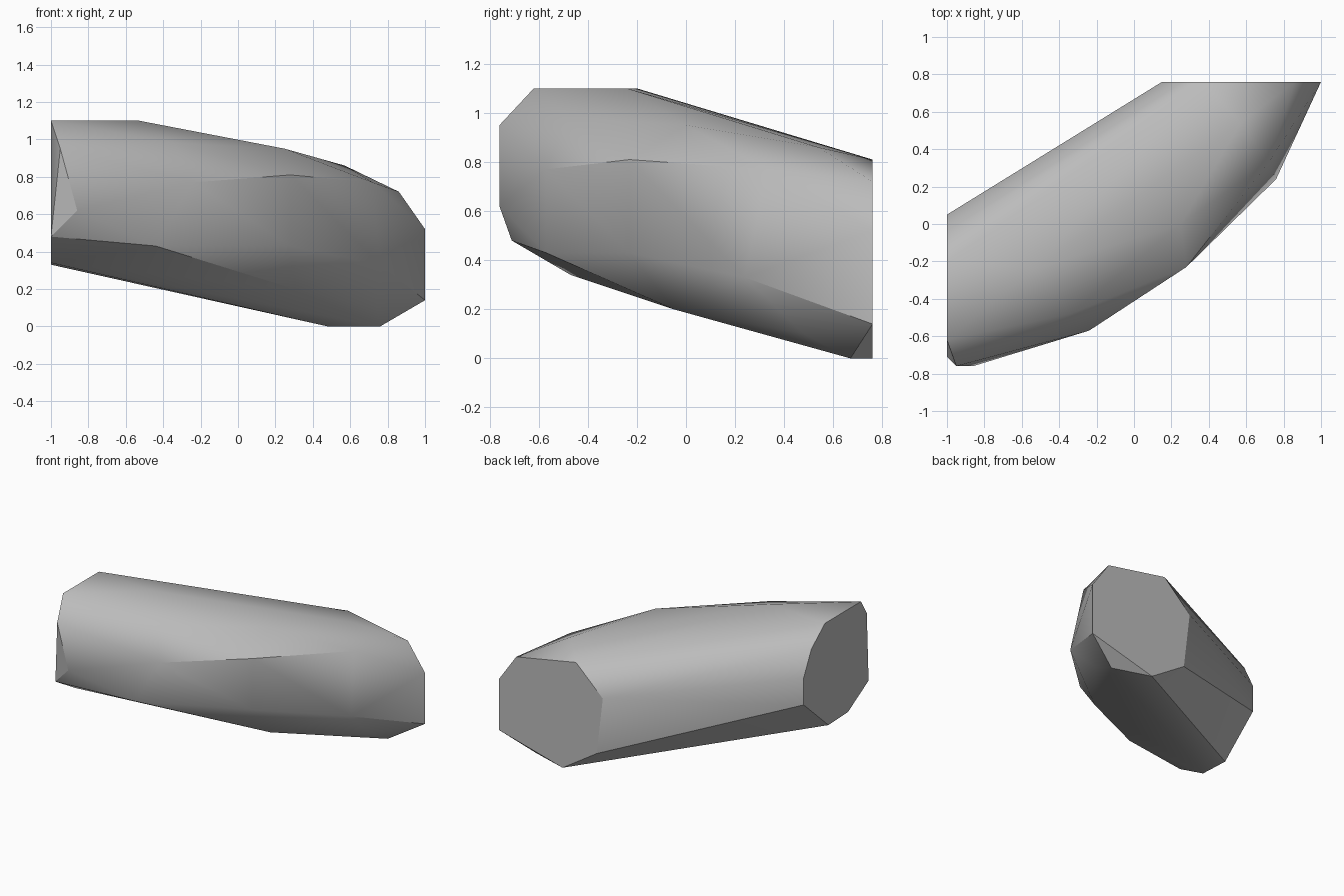
import bpy
import bmesh
import math

default_cube = bpy.data.objects.get("Cube")
if default_cube:
    bpy.data.objects.remove(default_cube, do_unlink=True)

# Flat cut on the back, as (x, z) outline on one y plane
BACK_PLANE = 0.76
back_cut = [(0.86, 0.72), (0.37, 0.81), (0.15, 0.6), (0.2, 0.18),
            (0.48, 0), (1, 0.14), (1, 0.52)]

# Flat cut on the side, as (y, z) outline on one x plane
SIDE_PLANE = -1
side_cut = [(-0.62, 1.1), (-0.71, 0.48), (-0.47, 0.34), (-0.24, 0.33),
            (0.05, 0.59), (0.05, 0.79), (-0.04, 0.97), (-0.2, 1.1)]

# Corners of the bulging body between the two cuts
upper_ridge = [(-0.53, -0.24, 1.1), (-0.34, -0.48, 0.98),
               (0.25, 0, 0.95), (0.57, 0.54, 0.86)]
middle_belt = [(-0.95, -0.76, 0.95), (-0.86, -0.76, 0.62),
               (-0.24, -0.57, 0.77), (0.28, -0.23, 0.81),
               (0.72, 0.33, 0.77)]
lower_belt = [(-0.44, -0.57, 0.43), (0.28, -0.23, 0.43), (0.76, 0.24, 0.33)]
underside = [(0.3, -0.05, 0.2), (0.74, 0.48, 0.1), (0.76, 0.67, 0)]


def flat_material(name, value):
    """Create one plain grey material for viewport and render."""
    material = bpy.data.materials.new(name)
    material.use_nodes = True
    colour = (value, value, value, 1)
    material.diffuse_color = colour
    shader = next(node for node in material.node_tree.nodes
                  if node.type == "BSDF_PRINCIPLED")
    shader.inputs["Base Color"].default_value = colour
    return material


def convex_solid(name, corners, material):
    """Wrap the corners in a closed convex solid and merge coplanar faces."""
    bm = bmesh.new()
    for corner in corners:
        bm.verts.new(corner)
    hull = bmesh.ops.convex_hull(bm, input=bm.verts[:])
    unused = [item for item in hull["geom_interior"]
              if isinstance(item, bmesh.types.BMVert)]
    bmesh.ops.delete(bm, geom=unused, context="VERTS")
    bmesh.ops.dissolve_limit(bm, angle_limit=math.radians(1),
                             verts=bm.verts[:], edges=bm.edges[:])
    bmesh.ops.recalc_face_normals(bm, faces=bm.faces[:])
    mesh = bpy.data.meshes.new(name)
    bm.to_mesh(mesh)
    bm.free()
    mesh.materials.append(material)
    solid = bpy.data.objects.new(name, mesh)
    bpy.context.collection.objects.link(solid)
    return solid


# Faceted stone block
corners = [(x, BACK_PLANE, z) for x, z in back_cut]
corners += [(SIDE_PLANE, y, z) for y, z in side_cut]
corners += upper_ridge + middle_belt + lower_belt + underside
stone = convex_solid("stone_block", corners, flat_material("stone_grey", 0.5))

# Soft shading over the body, crisp edges at the cuts
bpy.ops.object.select_all(action="DESELECT")
stone.select_set(True)
bpy.context.view_layer.objects.active = stone
bpy.ops.object.shade_smooth_by_angle(angle=math.radians(30))
